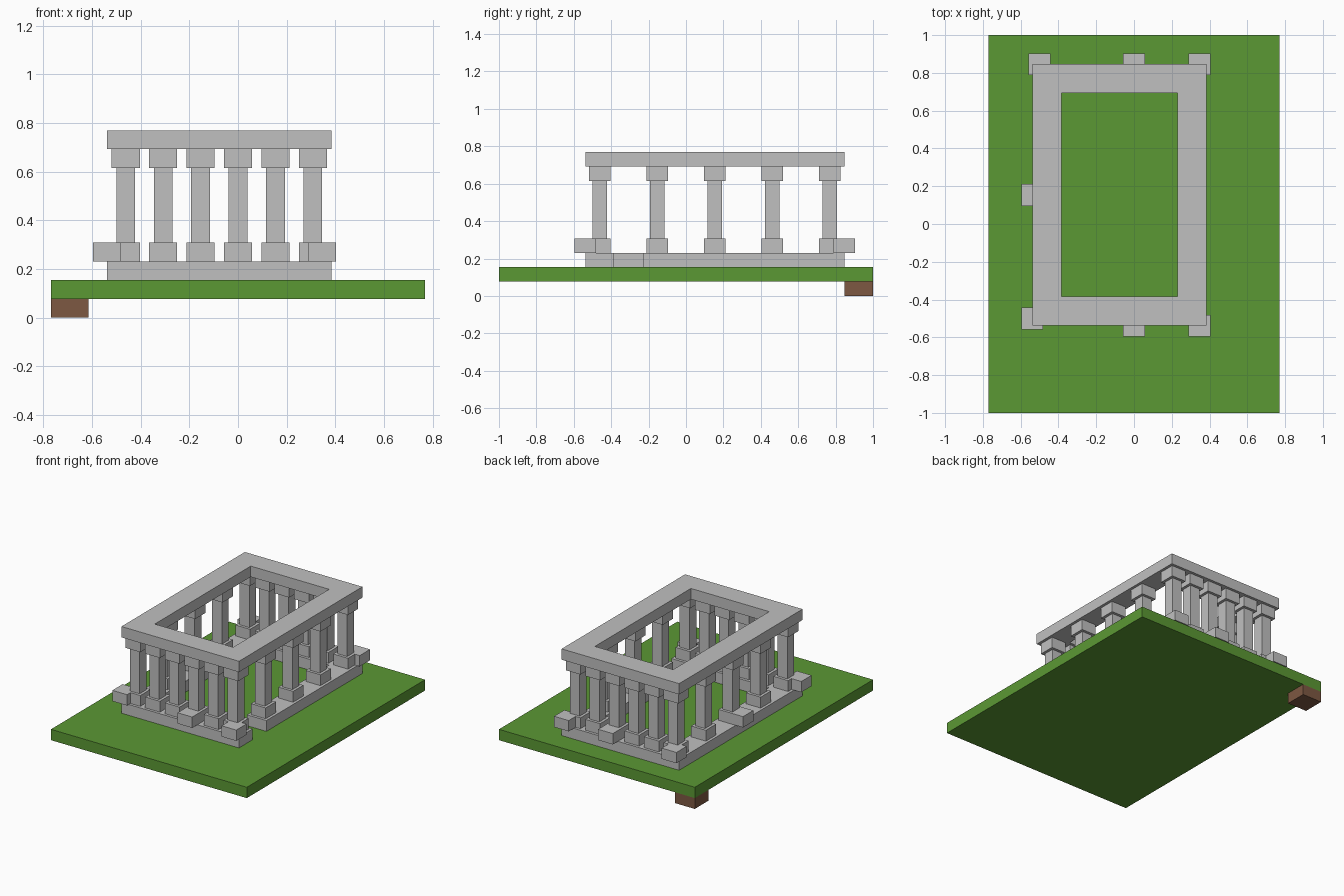
import bpy

if "Cube" in bpy.data.objects:
    bpy.data.objects.remove(bpy.data.objects["Cube"])

U = 1 / 13  # one block of the building grid


def material(name, rgb):
    m = bpy.data.materials.new(name)
    m.diffuse_color = (*rgb, 1)
    m.use_nodes = True
    m.node_tree.nodes["Principled BSDF"].inputs["Base Color"].default_value = m.diffuse_color
    return m


STONE = material("grey stone", (0.53, 0.53, 0.53))
GRASS = material("grass green", (0.105, 0.314, 0.034))
EARTH = material("earth brown", (0.205, 0.098, 0.054))


def box(name, x0, x1, y0, y1, z0, z1, mat):
    """Box given by its limits in grid blocks."""
    bpy.ops.mesh.primitive_cube_add(size=1)
    o = bpy.context.object
    o.name = o.data.name = name
    for v in o.data.vertices:
        v.co = ((x0, x1)[v.co.x > 0] * U, (y0, y1)[v.co.y > 0] * U, (z0, z1)[v.co.z > 0] * U)
    o.data.materials.append(mat)
    return o


def block(name, x, y, w, z0, z1):
    """Square stone block centred on x, y."""
    return box(name, x - w / 2, x + w / 2, y - w / 2, y + w / 2, z0, z1, STONE)


# Ground
box("grass_slab", -10, 10, -13, 13, 1, 2, GRASS)
box("earth_block", -10, -8, 11, 13, 0, 1, EARTH)

# Foundation, with an opening on the right side
box("foundation_front", -7, 5, -7, -5, 2, 3, STONE)
box("foundation_back", -7, 5, 9, 11, 2, 3, STONE)
box("foundation_left", -7, -5, -5, 9, 2, 3, STONE)
box("foundation_right", 3, 5, -3, 9, 2, 3, STONE)

# Roof beam: one frame with a rectangular hole
outer = [(-7, -7), (5, -7), (5, 11), (-7, 11)]
inner = [(-5, -5), (3, -5), (3, 9), (-5, 9)]
verts = [(x * U, y * U, z * U) for z in (9, 10) for ring in (outer, inner) for x, y in ring]
faces = []
for i in range(4):
    j = (i + 1) % 4
    faces += [(i, i + 4, j + 4, j), (i + 8, j + 8, j + 12, i + 12),
              (i, j, j + 8, i + 8), (j + 4, i + 4, i + 12, j + 12)]
mesh = bpy.data.meshes.new("roof_beam")
mesh.from_pydata(verts, [], faces)
mesh.materials.append(STONE)
bpy.context.collection.objects.link(bpy.data.objects.new("roof_beam", mesh))

# Columns: six along front and back, five along each side
spots = [(x, y) for x in range(-6, 5, 2) for y in (-6, 10)]
spots += [(x, y) for x in (-6, 4) for y in (-2, 2, 6)]
for x, y in spots:
    block("column_base", x, y, 1.5, 3, 4)
    block("column_shaft", x, y, 1, 4, 8)
    block("column_capital", x, y, 1.5, 8, 9)

# Outer blocks that stick out past the foundation
for x, y in [(-7, -6.5), (0, -7), (4.5, -7), (-7, 2), (-6.5, 11), (0, 11), (4.5, 11)]:
    block("outer_block", x, y, 1.5, 3, 4)
